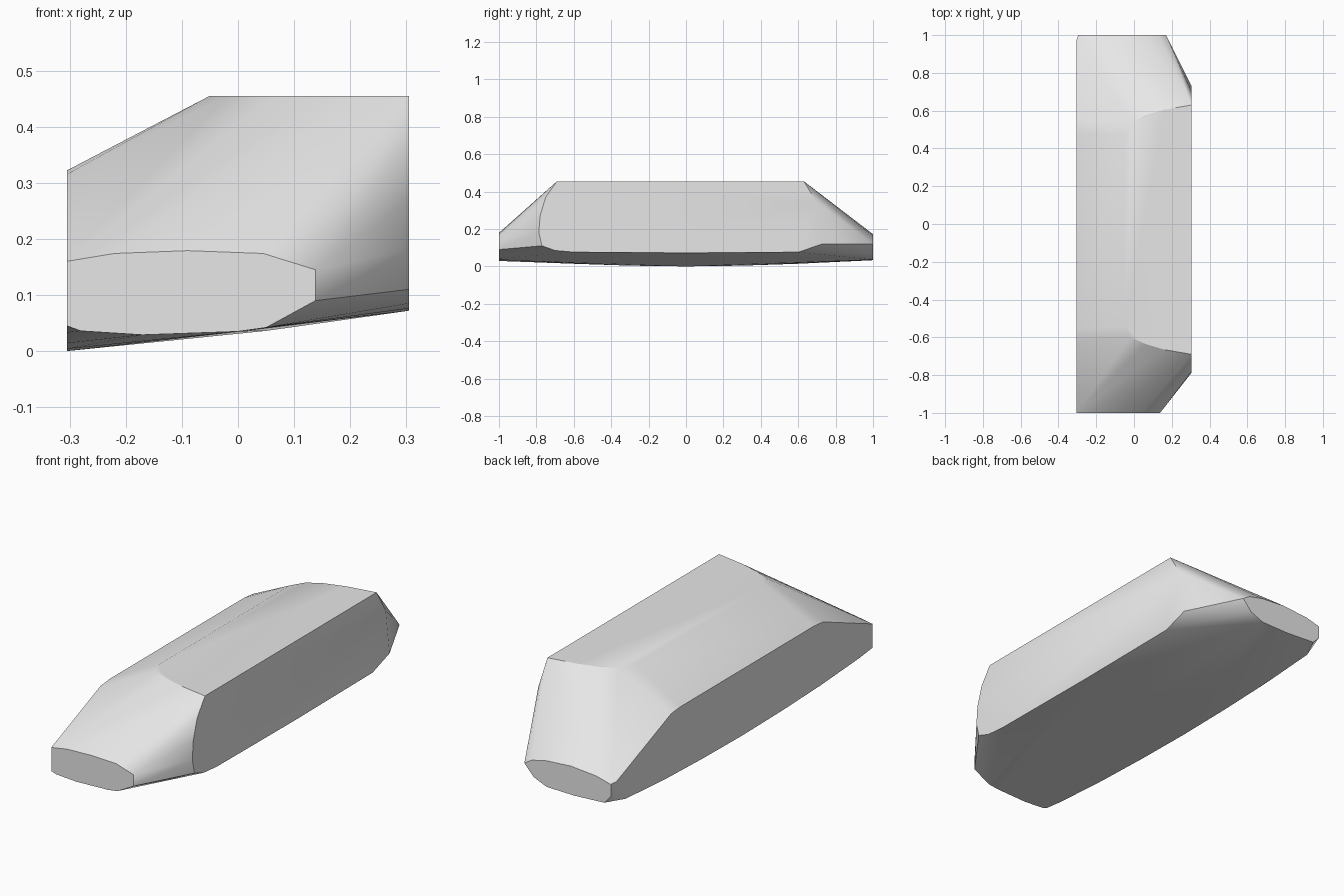
import bpy, bmesh
from math import radians

cube = bpy.data.objects.get("Cube")
if cube:
    bpy.data.objects.remove(cube, do_unlink=True)

SIDE = 0.305    # half width
TOP = 0.455     # height of the flat top

# Outlines of the flat faces that bound the solid
front_end = [(-SIDE, .16), (-.22, .174), (-.09, .179), (.045, .174), (.138, .145),
             (.138, .09), (.05, .042), (0, .035), (-.17, .029), (-.28, .036), (-SIDE, .045)]
back_end = [(.17, .12), (.13, .145), (.05, .163), (-.08, .172), (-.22, .16), (-.295, .14),
            (-.295, .08), (-.26, .042), (-.1, .033), (.05, .036), (.12, .065)]
right_side = [(-.69, TOP), (-.75, .37), (-.78, .27), (-.787, .18), (-.77, .11), (-.7, .085),
              (-.6, .076), (0, .072), (.6, .076), (.7, .112), (.73, .12), (.7, .34), (.63, TOP)]
left_side = [(-.62, .315), (-.55, .322), (.48, .322), (.55, .315), (.97, .145), (.97, .09),
             (.9, .035), (.6, .014), (.3, .004), (0, 0), (-.3, .004), (-.6, .014), (-.9, .033)]
top_edge = [(-.05, -.54), (-.02, -.6), (.06, -.635), (.16, -.665),
            (-.05, .47), (-.01, .535), (.06, .575), (.16, .605)]

points = [(x, -1, z) for x, z in front_end]
points += [(x, 1, z) for x, z in back_end]
points += [(SIDE, y, z) for y, z in right_side]
points += [(-SIDE, y, z) for y, z in left_side]
points += [(x, y, TOP) for x, y in top_edge]

# Wrap the outlines in one convex skin and merge its flat areas
bm = bmesh.new()
for p in points:
    bm.verts.new(p)
hull = bmesh.ops.convex_hull(bm, input=bm.verts[:])
loose = [v for v in bm.verts if not v.link_faces]
bmesh.ops.delete(bm, geom=loose, context='VERTS')
bmesh.ops.dissolve_limit(bm, angle_limit=radians(0.5), verts=bm.verts[:], edges=bm.edges[:])
bmesh.ops.recalc_face_normals(bm, faces=bm.faces[:])
mesh = bpy.data.meshes.new("faceted_block")
bm.to_mesh(mesh)
bm.free()

# Plain grey surface
grey = bpy.data.materials.new("light_grey")
grey.use_nodes = True
grey.diffuse_color = (0.8, 0.8, 0.8, 1)
grey.node_tree.nodes["Principled BSDF"].inputs["Base Color"].default_value = grey.diffuse_color
mesh.materials.append(grey)

block = bpy.data.objects.new("faceted_block", mesh)
bpy.context.collection.objects.link(block)
bpy.ops.object.select_all(action='DESELECT')
block.select_set(True)
bpy.context.view_layer.objects.active = block
bpy.ops.object.shade_smooth_by_angle(angle=radians(30))
